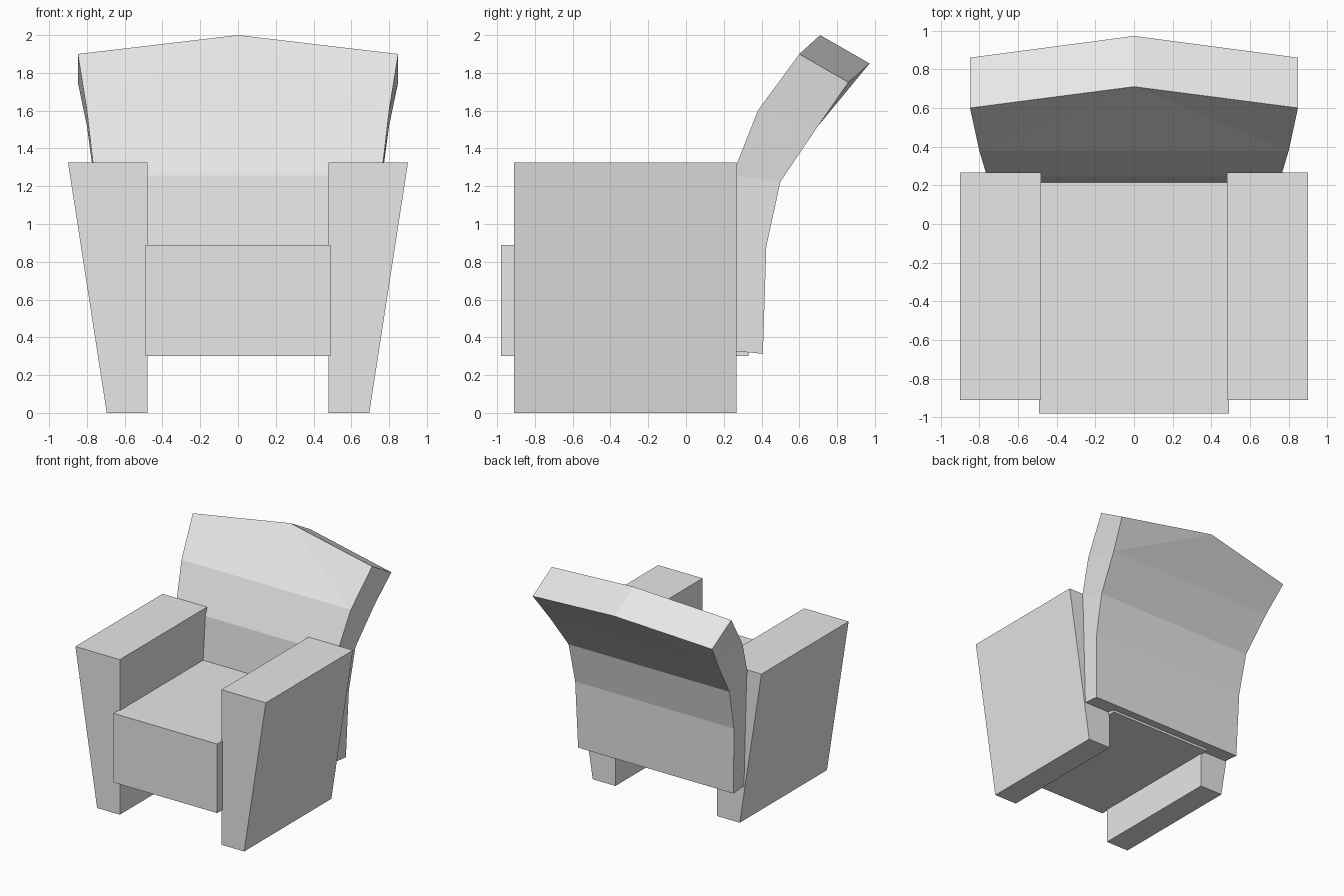
import bpy
import bmesh

cube = bpy.data.objects.get("Cube")
if cube:
    bpy.data.objects.remove(cube, do_unlink=True)

# One plain upholstery colour
grey = bpy.data.materials.new("light_grey_upholstery")
grey.use_nodes = True
COLOUR = (0.8, 0.8, 0.8, 1.0)
grey.diffuse_color = COLOUR
grey.node_tree.nodes["Principled BSDF"].inputs["Base Color"].default_value = COLOUR


def finish(name, bm):
    bmesh.ops.recalc_face_normals(bm, faces=bm.faces)
    mesh = bpy.data.meshes.new(name)
    bm.to_mesh(mesh)
    bm.free()
    mesh.materials.append(grey)
    obj = bpy.data.objects.new(name, mesh)
    bpy.context.collection.objects.link(obj)
    return obj


def prism(name, outline, y0, y1):
    """Extrude an x-z outline from y0 to y1."""
    bm = bmesh.new()
    face = bm.faces.new([bm.verts.new((x, y0, z)) for x, z in outline])
    ext = bmesh.ops.extrude_face_region(bm, geom=[face])
    moved = [v for v in ext["geom"] if isinstance(v, bmesh.types.BMVert)]
    bmesh.ops.translate(bm, verts=moved, vec=(0, y1 - y0, 0))
    return finish(name, bm)


# Seat block
prism("seat", [(-0.49, 0.30), (0.49, 0.30), (0.49, 0.89), (-0.49, 0.89)], -0.98, 0.33)

# Arms, flaring outwards towards the top
for side, s in (("left", 1), ("right", -1)):
    outline = [(0.48, 0), (0.695, 0), (0.90, 1.325), (0.48, 1.325)]
    prism(side + "_arm", [(s * x, z) for x, z in outline], -0.91, 0.267)

# Backrest levels: half width, then y and z of the front and of the rear
levels = [
    (0.735, (0.23, 0.33), (0.407, 0.313)),
    (0.75, (0.215, 0.89), (0.425, 0.88)),
    (0.76, (0.245, 1.257), (0.50, 1.225)),
    (0.80, (0.38, 1.60), (0.70, 1.52)),
    (0.848, (0.60, 1.90), (0.86, 1.75)),
]
bm = bmesh.new()
rings = []
for w, (fy, fz), (ry, rz) in levels:
    corners = [(-w, fy, fz), (w, fy, fz), (w, ry, rz), (-w, ry, rz)]
    rings.append([bm.verts.new(c) for c in corners])
bm.faces.new(rings[0])
for low, high in zip(rings[:-2], rings[1:-1]):
    for i in range(4):
        j = (i + 1) % 4
        bm.faces.new((low[i], low[j], high[j], high[i]))

# Top section rises to a central peak, folded from the peak to the lower corners
low, high = rings[-2:]
peak_front = bm.verts.new((0, 0.71, 2.0))
peak_rear = bm.verts.new((0, 0.972, 1.85))
for peak, a, b in ((peak_front, 0, 1), (peak_rear, 2, 3)):
    bm.faces.new((low[a], low[b], peak))
    bm.faces.new((low[b], high[b], peak))
    bm.faces.new((high[a], low[a], peak))
for a, b in ((1, 2), (3, 0)):
    bm.faces.new((low[a], low[b], high[b], high[a]))
    bm.faces.new((high[a], high[b], peak_rear, peak_front) if a == 1
                 else (high[b], high[a], peak_rear, peak_front))
finish("backrest", bm)
